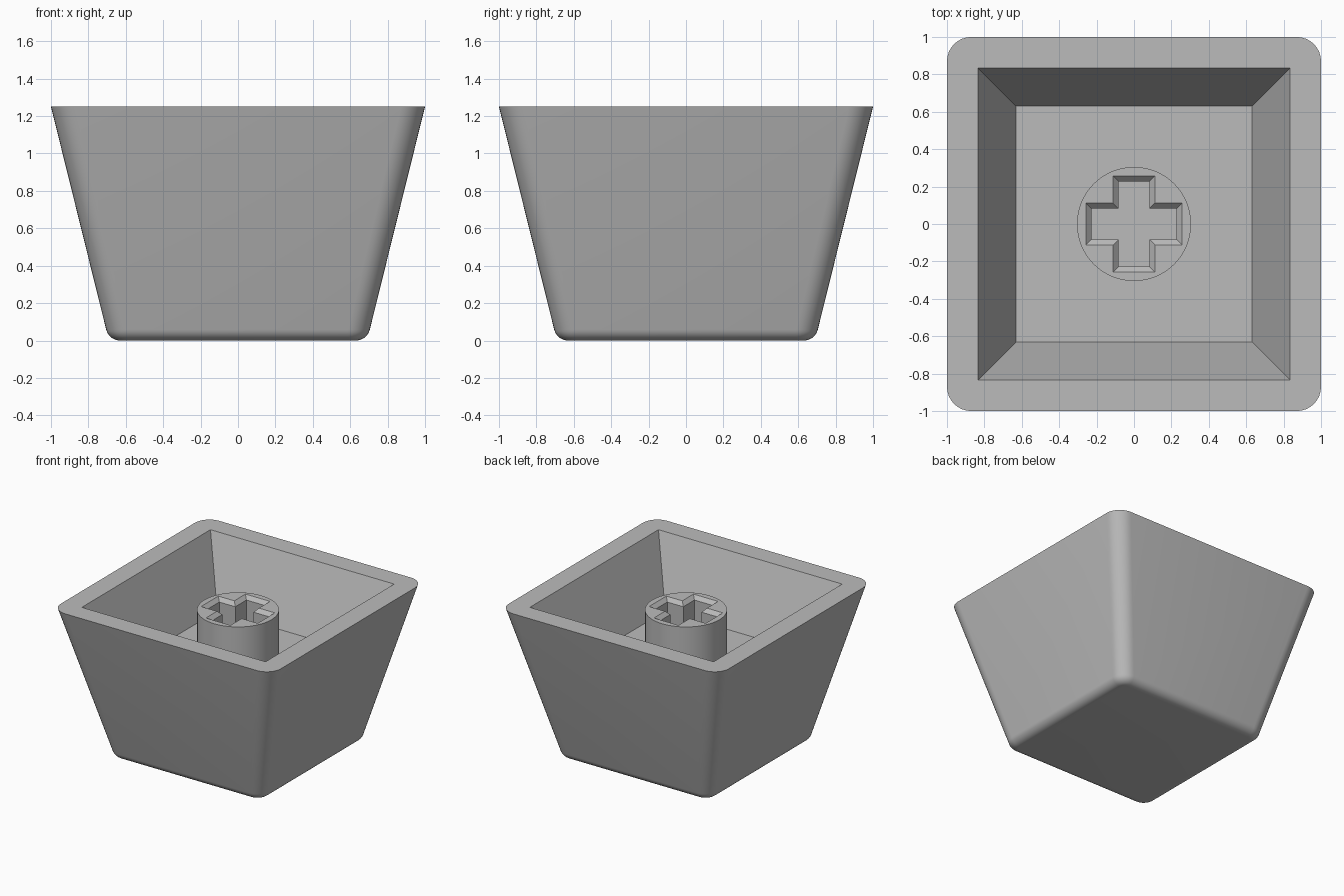
import bpy, bmesh, math

if "Cube" in bpy.data.objects:
    bpy.data.objects.remove(bpy.data.objects["Cube"])

HEIGHT, FLOOR, POST_TOP = 1.25, 0.715, 1.135
SEG = 8  # segments per rounded corner

grey = bpy.data.materials.new("grey plastic")
grey.diffuse_color = (0.5, 0.5, 0.5, 1)
grey.use_nodes = True
grey.node_tree.nodes["Principled BSDF"].inputs["Base Color"].default_value = grey.diffuse_color


def finish(bm, name):
    """Turn a bmesh into a named object with smooth shading and sharp edges."""
    bmesh.ops.remove_doubles(bm, verts=bm.verts, dist=1e-5)
    bmesh.ops.recalc_face_normals(bm, faces=bm.faces)
    mesh = bpy.data.meshes.new(name)
    bm.to_mesh(mesh)
    bm.free()
    mesh.materials.append(grey)
    obj = bpy.data.objects.new(name, mesh)
    bpy.context.collection.objects.link(obj)
    bpy.ops.object.select_all(action='DESELECT')
    obj.select_set(True)
    bpy.context.view_layer.objects.active = obj
    bpy.ops.object.shade_smooth_by_angle(angle=math.radians(30))


def ring(bm, points, z):
    return [bm.verts.new((x, y, z)) for x, y in points]


def bridge(bm, a, b):
    n = len(a)
    return [bm.faces.new((a[i], a[(i + 1) % n], b[(i + 1) % n], b[i])) for i in range(n)]


def rounded_square(half, radius):
    pts = []
    for corner in range(4):
        mid = math.radians(45 + 90 * corner)
        cx = math.copysign(half - radius, math.cos(mid))
        cy = math.copysign(half - radius, math.sin(mid))
        for i in range(SEG + 1):
            a = math.radians(90 * corner + 90 * i / SEG)
            pts.append((cx + radius * math.cos(a), cy + radius * math.sin(a)))
    return pts


# Cap shell: filleted base, flared walls, flat rim and tapered square cavity
bm = bmesh.new()
fillet, flat = 0.077, 0.63
sections = []
for i in range(SEG + 1):
    a = math.radians(-90 + 76 * i / SEG)
    half = flat + fillet * math.cos(a)
    sections.append((half, 0.115 - (0.705 - half), fillet + fillet * math.sin(a)))
sections += [(1.0, 0.13, HEIGHT), (0.835, 0, HEIGHT), (0.63, 0, FLOOR)]
rings = [ring(bm, rounded_square(h, r), z) for h, r, z in sections]
bm.faces.new(rings[0])
for a, b in zip(rings, rings[1:]):
    bridge(bm, a, b)
bm.faces.new(rings[-1])
bmesh.ops.dissolve_degenerate(bm, dist=1e-5, edges=bm.edges)
finish(bm, "cap_shell")


def cross(length, width):
    """Outline of a plus shape from half length and half width."""
    pts = []
    for k in range(4):
        c, s = round(math.cos(k * math.pi / 2)), round(math.sin(k * math.pi / 2))
        for x, y in ((length, -width), (length, width), (width, width)):
            pts.append((c * x - s * y, s * x + c * y))
    return pts


# Stem post: round tube with a chamfered cross-shaped socket
bm = bmesh.new()
circle = [(0.305 * math.cos(2 * math.pi * i / 64), 0.305 * math.sin(2 * math.pi * i / 64))
          for i in range(64)]
outer_low, outer_top = ring(bm, circle, FLOOR), ring(bm, circle, POST_TOP)
mouth = ring(bm, cross(0.257, 0.112), POST_TOP)
throat = ring(bm, cross(0.228, 0.083), POST_TOP - 0.03)
socket_low = ring(bm, cross(0.228, 0.083), FLOOR)
bridge(bm, outer_low, outer_top)
bridge(bm, mouth, throat)
bridge(bm, throat, socket_low)
border = [bm.edges.get((loop[i - 1], loop[i])) for loop in (outer_top, mouth)
          for i in range(len(loop))]
bmesh.ops.triangle_fill(bm, edges=border, use_beauty=True, use_dissolve=False)
finish(bm, "stem_post")
